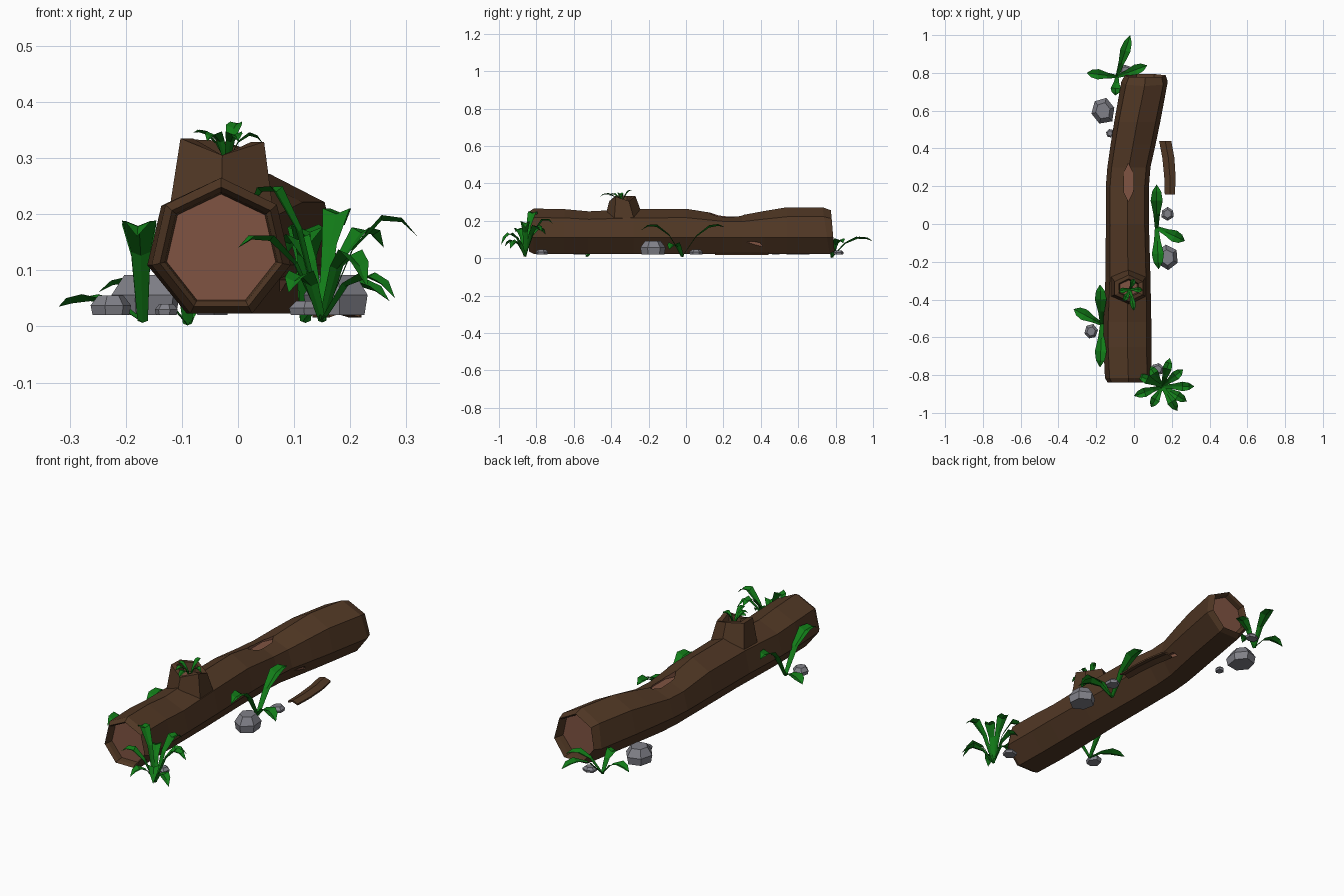
import bpy, bmesh, math, random
from mathutils import Vector

random.seed(4)
if "Cube" in bpy.data.objects:
    bpy.data.objects.remove(bpy.data.objects["Cube"])


def material(name, rgb):
    m = bpy.data.materials.new(name)
    m.use_nodes = True
    m.diffuse_color = (*rgb, 1)
    m.node_tree.nodes["Principled BSDF"].inputs["Base Color"].default_value = (*rgb, 1)
    return m


BARK = material("bark_brown", (0.082, 0.039, 0.018))
WOOD = material("cut_wood", (0.215, 0.088, 0.054))
LEAF = material("leaf_green", (0.006, 0.2, 0.009))
STONE = material("stone_grey", (0.22, 0.22, 0.25))


def finish(name, bm, mats):
    mesh = bpy.data.meshes.new(name)
    bm.to_mesh(mesh)
    bm.free()
    for m in mats:
        mesh.materials.append(m)
    ob = bpy.data.objects.new(name, mesh)
    bpy.context.collection.objects.link(ob)
    return ob


def loft(name, rings, mats, cap_slots=(0, 0)):
    """Closed skin through equal-sized rings, with a cap at each end."""
    bm = bmesh.new()
    loops = [[bm.verts.new(p) for p in ring] for ring in rings]
    n = len(loops[0])
    for a, b in zip(loops, loops[1:]):
        for i in range(n):
            j = (i + 1) % n
            bm.faces.new((a[i], a[j], b[j], b[i]))
    for loop, slot in zip((loops[0], loops[-1]), cap_slots):
        bm.faces.new(loop).material_index = slot
    bmesh.ops.recalc_face_normals(bm, faces=bm.faces[:])
    return finish(name, bm, mats)


# Fallen trunk: seven-sided rings with recessed cut ends
GROUND = 0.023


def trunk_ring(y, cx, top, width=0.126, scale=1, tilt=0):
    radius = 0.127
    mid = GROUND + 0.901 * radius
    ring = []
    for k in range(7):
        a = math.pi / 2 + k * math.tau / 7
        s = math.sin(a)
        up = (top - mid) if s > 0 else radius
        ring.append((cx + scale * width * math.cos(a), y - tilt * s, mid + scale * up * s))
    return ring


stations = [
    (-0.80, -0.03, 0.262, 0.126, 0.79), (-0.825, -0.03, 0.262, 0.126, 0.82),
    (-0.84, -0.03, 0.262, 0.126, 0.89), (-0.815, -0.03, 0.265, 0.127),
    (-0.65, -0.035, 0.262, 0.13), (-0.52, -0.035, 0.25, 0.13),
    (-0.28, -0.032, 0.262, 0.122), (0.0, -0.035, 0.264, 0.117),
    (0.2, -0.035, 0.232, 0.117), (0.3, -0.027, 0.23, 0.117),
    (0.42, -0.005, 0.252, 0.122), (0.54, 0.017, 0.272, 0.125),
    (0.75, 0.056, 0.272, 0.126, 1, 0.02), (0.785, 0.06, 0.272, 0.126, 0.88, 0.01),
    (0.765, 0.058, 0.272, 0.126, 0.82), (0.74, 0.055, 0.272, 0.126, 0.79),
]
log = loft("log_trunk", [trunk_ring(*s) for s in stations], [BARK, WOOD], (1, 1))


# Chipped hollows that show the wood beneath the bark
def carve(center, size, axis, sides):
    rings = []
    for depth in (-1, 1):
        ring = []
        for k in range(sides):
            a = k * math.tau / sides
            u, v = math.cos(a), math.sin(a)
            p = Vector((v, u, depth)) if axis == "z" else Vector((depth, u, v))
            ring.append([c + s * q for c, s, q in zip(center, size, p)])
        rings.append(ring)
    cutter = loft("hollow_cutter", rings, [BARK, WOOD])
    cutter.hide_render = True
    for f in cutter.data.polygons:
        f.material_index = 1
    mod = log.modifiers.new("hollow", "BOOLEAN")
    mod.operation, mod.solver, mod.object = "DIFFERENCE", "EXACT", cutter
    bpy.context.view_layer.objects.active = log
    bpy.ops.object.modifier_apply(modifier=mod.name)
    bpy.data.objects.remove(cutter)


carve((-0.03, 0.22, 0.25), (0.028, 0.1, 0.036), "z", 6)
carve((0.12, 0.355, 0.066), (0.045, 0.055, 0.024), "x", 8)


# Broken branch stub with a hollow top
def stub_ring(cx, cy, rx, ry, z, jag=0):
    ring = []
    for k in range(6):
        a = math.radians(60 * k + 30)
        ring.append((cx + rx * math.cos(a), cy + ry * math.sin(a),
                     z + jag * (-1, 0.3, 0.4, 0.5, -1, 0.2)[k]))
    return ring


loft("branch_stub", [
    stub_ring(-0.03, -0.33, 0.108, 0.108, 0.2),
    stub_ring(-0.028, -0.34, 0.086, 0.07, 0.325, 0.02),
    stub_ring(-0.028, -0.34, 0.06, 0.05, 0.325, 0.02),
    stub_ring(-0.028, -0.34, 0.052, 0.043, 0.29),
], [BARK, WOOD], (0, 1))

# Loose curled strip of bark
strip = []
for x, y, w in [(0.165, 0.44, 0.032), (0.182, 0.35, 0.032), (0.19, 0.25, 0.03), (0.19, 0.155, 0.027)]:
    upper = [(x + w * t, y, 0.024 + 0.01 * (1 - t * t)) for t in (-1, 0, 1)]
    lower = [(px, py, pz - 0.008) for px, py, pz in reversed(upper)]
    strip.append(upper + lower)
loft("bark_strip", strip, [BARK])


# Stones
def stone(name, x, y, rx, ry, top):
    levels = [(0.9, 0), (1, 0.5), (0.62, 1)]
    turn = random.uniform(0, 1)
    wobble = [random.uniform(0.9, 1.08) for _ in range(6)]
    rings = []
    for r, h in levels:
        rings.append([(x + rx * r * w * math.cos(turn + k * math.tau / 6),
                       y + ry * r * w * math.sin(turn + k * math.tau / 6),
                       0.02 + (top - 0.02) * h) for k, w in enumerate(wobble)])
    loft(name, rings, [STONE])


stone("back_left_stone", -0.165, 0.60, 0.068, 0.073, 0.092)
stone("back_left_pebble", -0.127, 0.48, 0.022, 0.025, 0.04)
stone("front_left_stone", -0.227, -0.57, 0.035, 0.04, 0.055)
stone("right_stone", 0.175, -0.178, 0.06, 0.066, 0.092)
stone("right_pebble", 0.178, 0.055, 0.036, 0.036, 0.045)
stone("front_right_pebble", 0.125, -0.77, 0.034, 0.034, 0.045)
stone("back_pebble", -0.045, 0.815, 0.035, 0.03, 0.042)


# Plants: folded leaves along arching curves; each leaf is (tip, arch height)
def plant(name, base, leaves, width):
    bm = bmesh.new()
    base = Vector(base)
    profile = [(0, 0.3), (0.3, 0.55), (0.6, 1), (0.82, 0.75), (1, 0)]
    for tip, arch in leaves:
        tip = Vector(tip)
        ctrl = base.lerp(tip, 0.55)
        ctrl.z = arch
        side = Vector((base.y - tip.y, tip.x - base.x, 0)).normalized()
        rows = []
        for t, w in profile:
            p = base * (1 - t) ** 2 + ctrl * (2 * t * (1 - t)) + tip * t * t
            off = side * width * w / 2
            crease = Vector((0, 0, width * w * 0.2))
            if w:
                rows.append([bm.verts.new(q) for q in (p - off, p - crease, p + off)])
            else:
                rows.append([bm.verts.new(p)])
        for a, b in zip(rows, rows[1:]):
            for i in range(2):
                end = [b[i + 1], b[i]] if len(b) > 1 else [b[0]]
                bm.faces.new([a[i], a[i + 1]] + end)
    return finish(name, bm, [LEAF])


plant("front_fern", (0.15, -0.86, 0.01), [
    ((0.0, -0.91, 0.14), 0.23), ((0.02, -0.80, 0.21), 0.36),
    ((0.09, -0.97, 0.06), 0.16), ((0.23, -0.99, 0.07), 0.23),
    ((0.28, -0.94, 0.05), 0.16), ((0.32, -0.86, 0.16), 0.29),
    ((0.26, -0.77, 0.14), 0.26), ((0.19, -0.71, 0.18), 0.3),
    ((0.08, -0.75, 0.12), 0.25),
], 0.05)
plant("left_fern", (-0.17, -0.53, 0.01), [
    ((-0.32, -0.45, 0.035), 0.09), ((-0.18, -0.32, 0.17), 0.25),
    ((-0.18, -0.76, 0.16), 0.27),
], 0.062)
plant("right_fern", (0.12, -0.02, 0.01), [
    ((0.12, 0.21, 0.165), 0.24), ((0.13, -0.24, 0.15), 0.26),
    ((0.27, -0.09, 0.045), 0.14),
], 0.064)
plant("back_fern", (-0.09, 0.78, 0.005), [
    ((-0.02, 1.0, 0.09), 0.17), ((-0.25, 0.80, 0.06), 0.14),
    ((0.07, 0.84, 0.08), 0.16), ((-0.10, 0.68, 0.08), 0.15),
], 0.055)
plant("stub_sprout", (-0.02, -0.345, 0.29), [
    ((-0.08, -0.355, 0.345), 0.37), ((-0.0, -0.46, 0.33), 0.38),
    ((0.045, -0.35, 0.325), 0.38), ((0.0, -0.29, 0.362), 0.38),
    ((-0.055, -0.41, 0.33), 0.38),
], 0.03)
